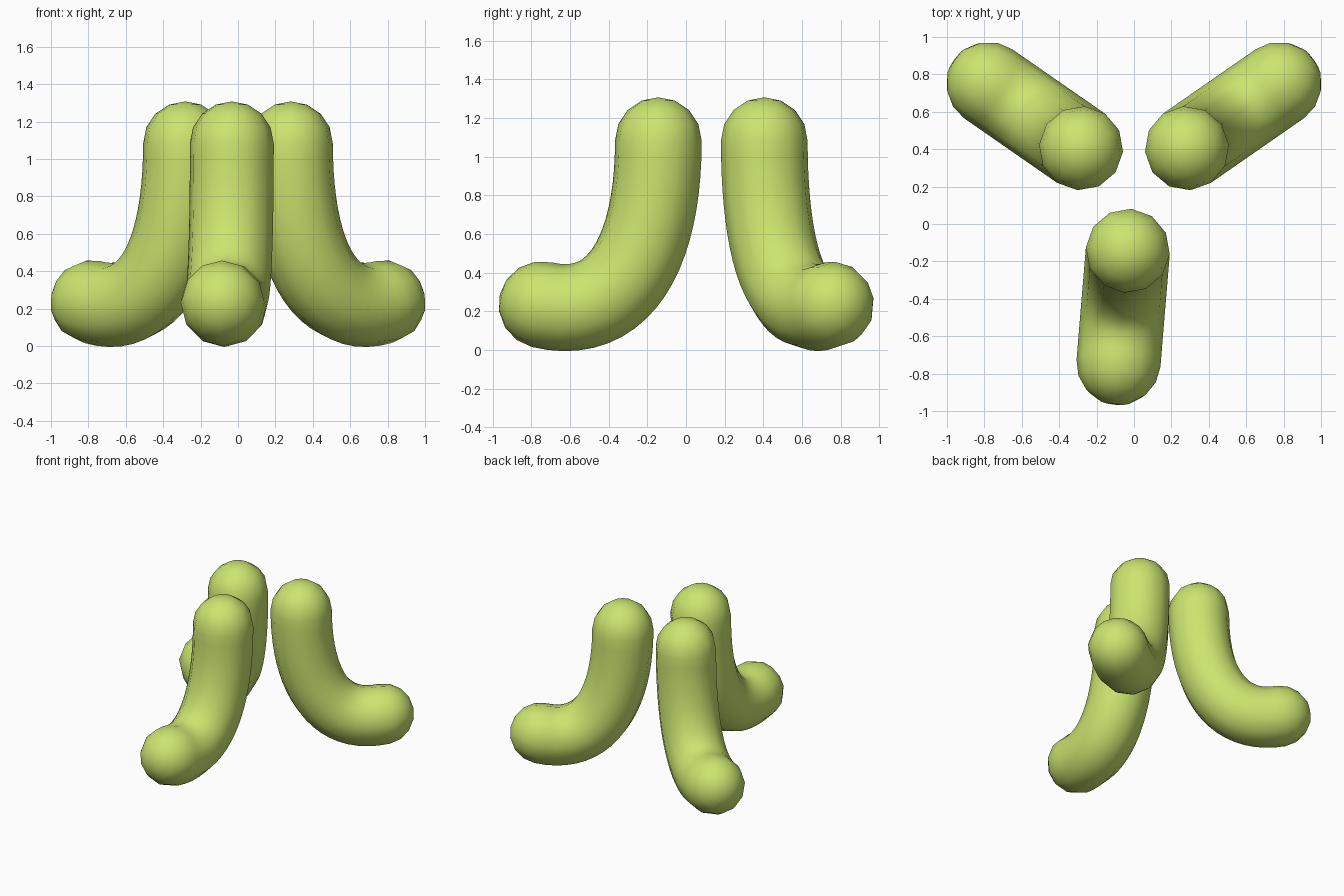
import bpy, bmesh
from math import sin, cos, pi
from mathutils import Vector

if "Cube" in bpy.data.objects:
    bpy.data.objects.remove(bpy.data.objects["Cube"])

R = 0.225      # tube radius
SIDES = 12     # sides around the tube
STEPS = 20     # rings along the bend
DOME = 4       # rings per rounded end

green = bpy.data.materials.new("lime_green")
green.diffuse_color = (0.6, 0.78, 0.16, 1)
green.use_nodes = True
green.node_tree.nodes["Principled BSDF"].inputs["Base Color"].default_value = green.diffuse_color


def bent_leg(name, top, foot):
    """Round-ended tube bending from an upright top to a flat-lying foot."""
    top, foot = Vector(top), Vector(foot)
    flat = Vector((foot.x - top.x, foot.y - top.y, 0))
    side = Vector((0, 0, 1)).cross(flat).normalized()
    p = [top,
         Vector((top.x, top.y, 0.50)),
         top + flat * 0.34 + Vector((0, 0, 0.14 - top.z)),
         foot]

    # rings: (centre, tangent, radius)
    path = []
    for i in range(STEPS + 1):
        t = i / STEPS
        u = 1 - t
        c = p[0]*u**3 + p[1]*3*u*u*t + p[2]*3*u*t*t + p[3]*t**3
        d = (p[1]-p[0])*u*u + (p[2]-p[1])*2*u*t + (p[3]-p[2])*t*t
        path.append((c, d.normalized(), R))
    (c0, d0, _), (c1, d1, _) = path[0], path[-1]
    angles = [pi/2 * k / DOME for k in range(1, DOME)]
    start = [(c0 - d0*R*sin(a), d0, R*cos(a)) for a in reversed(angles)]
    end = [(c1 + d1*R*sin(a), d1, R*cos(a)) for a in angles]

    bm = bmesh.new()
    rings = []
    for c, d, r in start + path + end:
        across = side.cross(d)
        rings.append([bm.verts.new(c + across*r*cos(2*pi*k/SIDES)
                                   + side*r*sin(2*pi*k/SIDES))
                      for k in range(SIDES)])
    poles = bm.verts.new(c0 - d0*R), bm.verts.new(c1 + d1*R)
    for k in range(SIDES):
        n = (k + 1) % SIDES
        for a, b in zip(rings, rings[1:]):
            bm.faces.new((a[k], a[n], b[n], b[k]))
        bm.faces.new((poles[0], rings[0][n], rings[0][k]))
        bm.faces.new((poles[1], rings[-1][k], rings[-1][n]))
    bmesh.ops.recalc_face_normals(bm, faces=bm.faces)
    for f in bm.faces:
        f.smooth = True

    mesh = bpy.data.meshes.new(name)
    bm.to_mesh(mesh)
    bm.free()
    mesh.materials.append(green)
    ob = bpy.data.objects.new(name, mesh)
    bpy.context.collection.objects.link(ob)


# front leg, slightly turned
bent_leg("front_leg", (-0.033, -0.143, 1.083), (-0.083, -0.745, 0.235))

# mirrored pair of back legs
for name, s in (("back_right_leg", 1), ("back_left_leg", -1)):
    bent_leg(name, (s*0.283, 0.405, 1.083), (s*0.78, 0.75, 0.235))
